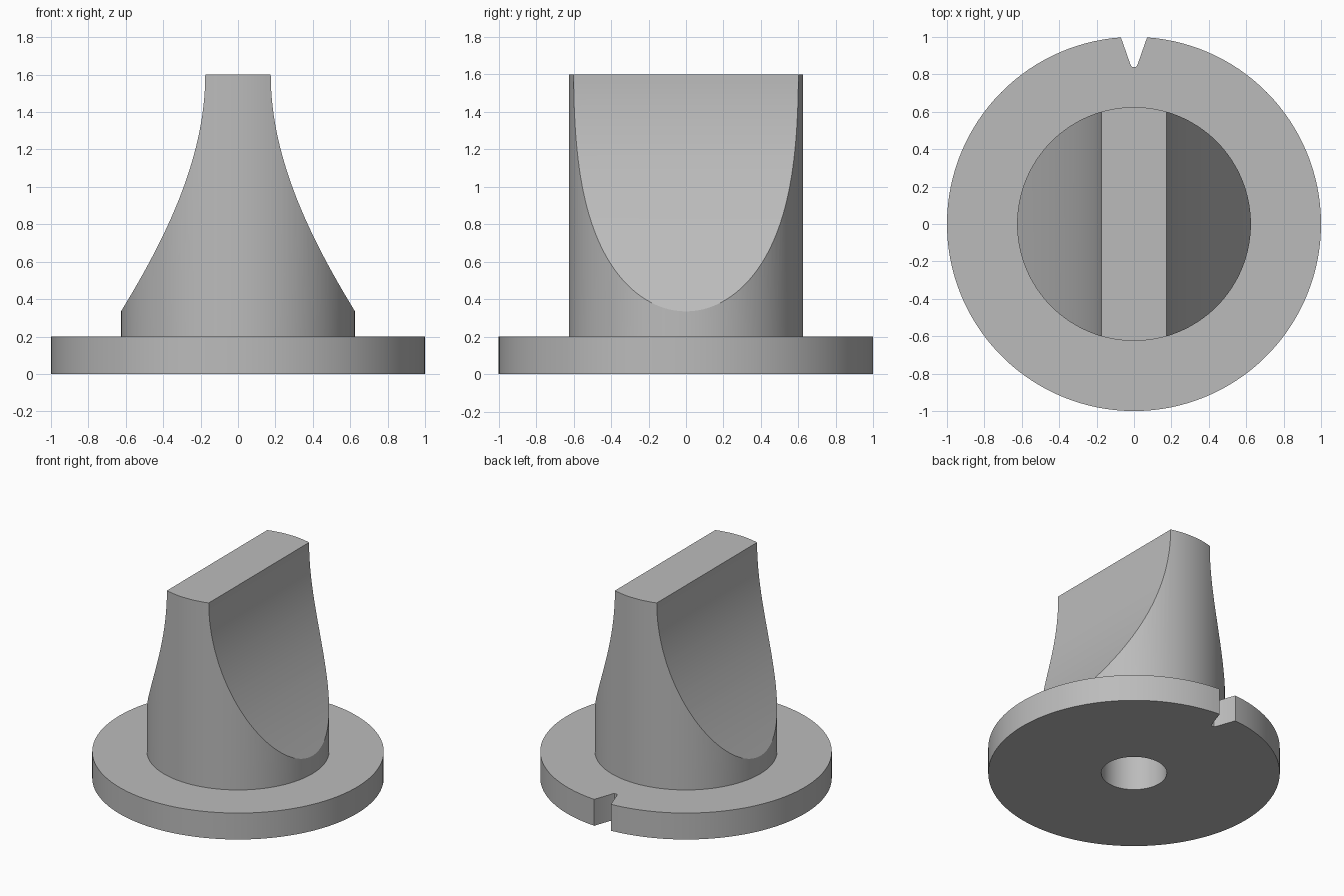
import bpy, bmesh, math
from mathutils import Vector, Matrix, geometry

cube = bpy.data.objects.get("Cube")
if cube:
    bpy.data.objects.remove(cube, do_unlink=True)

grey = bpy.data.materials.new("plain grey")
grey.use_nodes = True
colour = (0.5, 0.5, 0.5, 1)
grey.diffuse_color = colour
grey.node_tree.nodes["Principled BSDF"].inputs["Base Color"].default_value = colour


def prism(name, outline, depth, matrix=Matrix()):
    """Extrude a flat outline along its local z, then place it."""
    bm = bmesh.new()
    face = bm.faces.new([bm.verts.new((x, y, 0)) for x, y in outline])
    result = bmesh.ops.extrude_face_region(bm, geom=[face])
    moved = [v for v in result["geom"] if isinstance(v, bmesh.types.BMVert)]
    bmesh.ops.translate(bm, vec=(0, 0, depth), verts=moved)
    bmesh.ops.recalc_face_normals(bm, faces=bm.faces)
    bm.transform(matrix)
    mesh = bpy.data.meshes.new(name)
    bm.to_mesh(mesh)
    bm.free()
    mesh.materials.append(grey)
    obj = bpy.data.objects.new(name, mesh)
    bpy.context.collection.objects.link(obj)
    return obj


def arc(radius, start, end, steps):
    angles = [start + (end - start) * i / steps for i in range(steps + 1)]
    return [(radius * math.cos(a), radius * math.sin(a)) for a in angles]


def circle(radius, steps):
    return arc(radius, 0, math.tau, steps)[:-1]


def combine(obj, tool, operation):
    bpy.context.view_layer.objects.active = obj
    mod = obj.modifiers.new(operation, "BOOLEAN")
    mod.object, mod.operation, mod.solver = tool, operation, "EXACT"
    bpy.ops.object.modifier_apply(modifier=mod.name)


# Base disc with a rounded V notch at the back
half = math.asin(0.07)
rim = arc(1, math.pi / 2 + half, math.pi * 2.5 - half, 128)
notch = [(0.018, 0.85), (0.01, 0.84), (-0.01, 0.84), (-0.018, 0.85)]
base = prism("base_disc", rim + notch, 0.2)

# Round grip, pinched by two concave flanks
grip = prism("grip", circle(0.625, 128), 1.4, Matrix.Translation((0, 0, 0.2)))
flank = geometry.interpolate_bezier(
    Vector((0.175, 1.6)), Vector((0.175, 1.15)),
    Vector((0.39, 0.72)), Vector((0.625, 0.335)), 32)
right = [(p.x, p.y) for p in flank]
right[0] = (0.175, 1.7)
right.insert(1, (0.175, 1.6))
right += [(0.7, 0.22), (0.7, 0.1)]
pinch = right + [(-x, z) for x, z in reversed(right)]
stand = Matrix.Translation((0, 1, 0)) @ Matrix.Rotation(math.pi / 2, 4, "X")
pinch_tool = prism("pinch_tool", pinch, 2, stand)
combine(grip, pinch_tool, "INTERSECT")

# Blind shaft hole from below
hole_tool = prism("hole_tool", circle(0.225, 64), 0.9, Matrix.Translation((0, 0, -0.1)))
for part in (base, grip):
    combine(part, hole_tool, "DIFFERENCE")

for tool in (pinch_tool, hole_tool):
    bpy.data.objects.remove(tool, do_unlink=True)

# Smooth the curved walls and keep the rims sharp
for part in (base, grip):
    bpy.ops.object.select_all(action="DESELECT")
    part.select_set(True)
    bpy.context.view_layer.objects.active = part
    bpy.ops.object.shade_smooth_by_angle(angle=math.radians(30))
